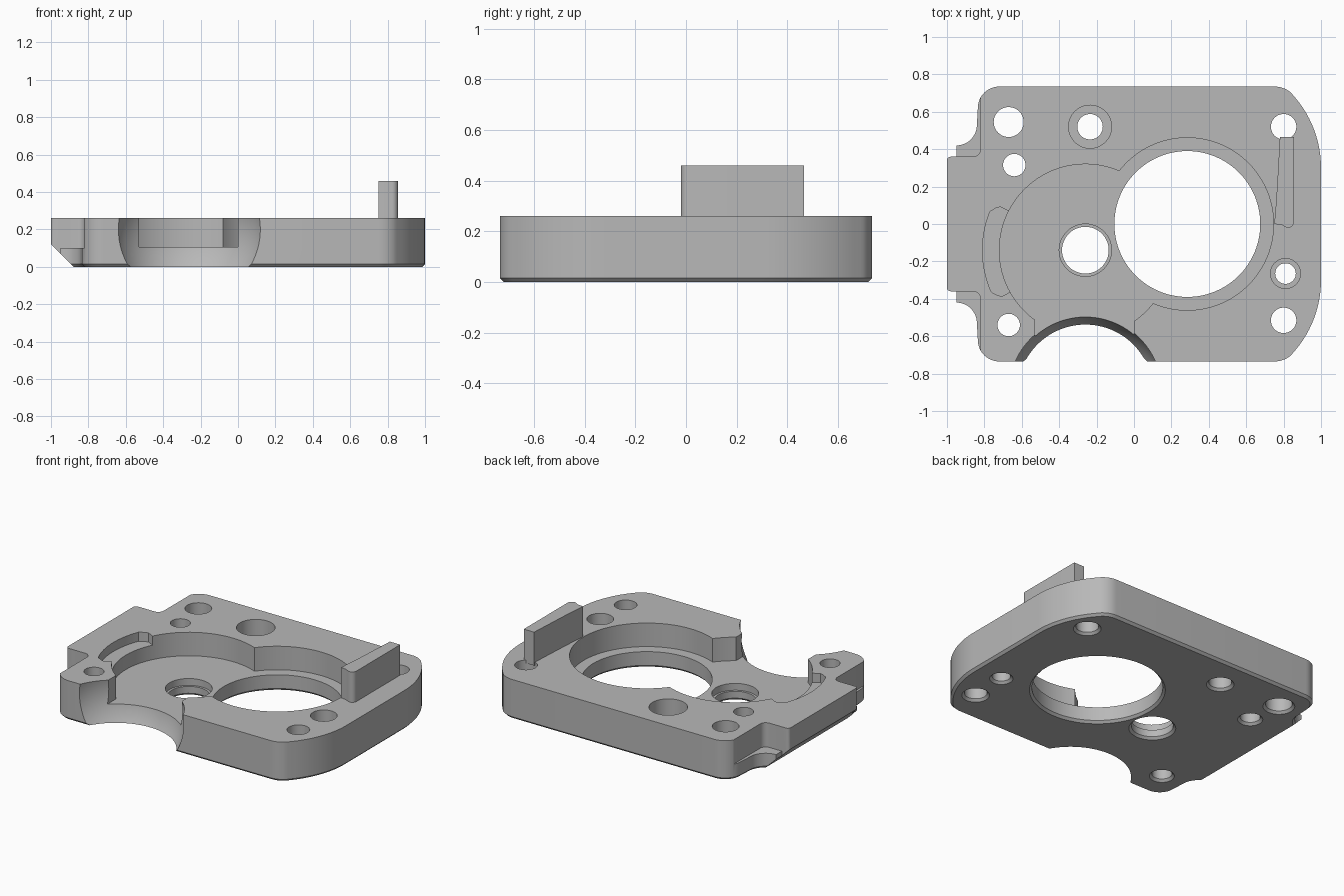
import bpy, bmesh
from math import sin, cos, radians, pi

if "Cube" in bpy.data.objects:
    bpy.data.objects.remove(bpy.data.objects["Cube"], do_unlink=True)

TOP, FLOOR, CH = 0.26, 0.105, 0.015
HUB, BORE = (-0.26, -0.14), (0.285, 0.0)

grey = bpy.data.materials.new("machined grey")
grey.use_nodes = True
grey.diffuse_color = (0.48, 0.48, 0.48, 1)
grey.node_tree.nodes["Principled BSDF"].inputs["Base Color"].default_value = grey.diffuse_color


def arc(cx, cy, r, a0, a1, n=12):
    angles = [radians(a0 + (a1 - a0) * i / n) for i in range(n + 1)]
    return [(cx + r * cos(a), cy + r * sin(a)) for a in angles]


def finish(name, bm):
    bmesh.ops.recalc_face_normals(bm, faces=bm.faces)
    me = bpy.data.meshes.new(name)
    bm.to_mesh(me)
    bm.free()
    me.materials.append(grey)
    ob = bpy.data.objects.new(name, me)
    bpy.context.collection.objects.link(ob)
    return ob


def prism(name, pts, z0, z1, chamfer=0):
    bm = bmesh.new()
    low = bm.faces.new([bm.verts.new((x, y, z0)) for x, y in pts])
    rim = list(low.edges)
    up = bmesh.ops.extrude_face_region(bm, geom=[low], use_keep_orig=True)["geom"]
    for v in up:
        if isinstance(v, bmesh.types.BMVert):
            v.co.z = z1
    bmesh.ops.recalc_face_normals(bm, faces=bm.faces)
    if chamfer:
        bmesh.ops.bevel(bm, geom=rim, offset=chamfer, segments=1, affect='EDGES')
    return finish(name, bm)


def lathe(name, x, y, profile, n=48):
    """Closed solid from (radius, z) rings."""
    bm = bmesh.new()
    rings = [[bm.verts.new((x + r * cos(2 * pi * i / n), y + r * sin(2 * pi * i / n), z))
              for i in range(n)] for r, z in profile]
    bm.faces.new(rings[0])
    bm.faces.new(rings[-1])
    for a, b in zip(rings, rings[1:]):
        for i in range(n):
            j = (i + 1) % n
            bm.faces.new((a[i], a[j], b[j], b[i]))
    return finish(name, bm)


def hole(x, y, r, wide=None, step=None, n=48):
    """Through hole, chamfered below, with an optional counterbore."""
    profile = [(r + 2 * CH, -CH), (r, CH)]
    if wide:
        profile += [(r, step), (wide, step)]
    profile.append((wide or r, TOP + 0.1))
    return lathe("hole_cutter", x, y, profile, n)


def smooth(ob):
    bpy.ops.object.select_all(action='DESELECT')
    ob.select_set(True)
    bpy.context.view_layer.objects.active = ob
    bpy.ops.object.shade_smooth_by_angle(angle=radians(28))


def flip(pts):
    return [(x, -y) for x, y in reversed(pts)]


# plate outline: back half, then its mirror image
half = arc(0.42, 0.30, 0.58, 0, 42, 14)
half += arc(0.751, 0.60, 0.135, 42, 90, 8)[1:]
half += arc(-0.72, 0.62, 0.115, 90, 180)
half += arc(-0.95, 0.53, 0.11, 0, -90)
half += [(-0.95, 0.36)] + arc(-0.98, 0.34, 0.02, 90, 180, 4)
plate = prism("plate", half + flip(half), 0, TOP, CH)

cutters = []

# side notches that leave low ledges beside the tab
notch = [(-1.2, 0.36)] + arc(-0.86, 0.40, 0.04, -90, 0, 6) + [(-0.82, 0.9), (-1.2, 0.9)]
cutters += [prism("notch_cutter", p, 0.1, 0.5) for p in (notch, flip(notch))]

# sloped underside of the tab
wedge = prism("wedge_cutter", [(-1.1, -1), (-0.6, -1), (-0.6, 1), (-1.1, 1)], -0.4, 0)
for v in wedge.data.vertices:
    if v.co.z > -0.1:
        v.co.z = -0.88 - v.co.x
cutters.append(wedge)

# round pockets, the opening towards the front, and the shallow curved slot
cutters.append(lathe("pocket_cutter", *HUB, [(0.46, FLOOR), (0.46, 0.5)], 96))
cutters.append(lathe("pocket_cutter", *BORE, [(0.461, FLOOR), (0.461, 0.51)], 96))
cutters.append(prism("opening_cutter",
                     [(-0.53, -0.66), (0.0, -0.66), (0.0, -0.47), (-0.53, -0.47)], FLOOR, 0.52))
slot = arc(*HUB, 0.55, 158, 204, 20) + arc(*HUB, 0.53, 207, 207, 1)[:1]
slot += arc(*HUB, 0.51, 209, 209, 1)[:1] + arc(*HUB, 0.42, 209, 153, 16)
slot += arc(*HUB, 0.51, 153, 153, 1)[:1] + arc(*HUB, 0.53, 155, 155, 1)[:1]
cutters.append(prism("slot_cutter", slot, 0.2, 0.53))

# spherical scoop in the front edge
bm = bmesh.new()
bmesh.ops.create_uvsphere(bm, u_segments=96, v_segments=48, radius=0.414)
bmesh.ops.translate(bm, verts=bm.verts, vec=(-0.26, -0.90, 0.2))
cutters.append(finish("scoop_cutter", bm))

# bores and screw holes
cutters += [hole(*BORE, 0.39, n=96), hole(*HUB, 0.125, 0.14, 0.06),
            hole(-0.235, 0.52, 0.068, 0.115, 0.11), hole(0.81, -0.265, 0.055, 0.08, 0.13)]
for x, y, r in [(-0.67, 0.545, 0.08), (-0.64, 0.315, 0.06), (-0.67, -0.54, 0.06),
                (0.80, 0.52, 0.068), (0.80, -0.515, 0.068)]:
    cutters.append(hole(x, y, r))

bpy.context.view_layer.objects.active = plate
for c in cutters:
    mod = plate.modifiers.new("cut", 'BOOLEAN')
    mod.operation, mod.solver, mod.object = 'DIFFERENCE', 'EXACT', c
    bpy.ops.object.modifier_apply(modifier=mod.name)
    bpy.data.objects.remove(c, do_unlink=True)
smooth(plate)

# upright rib beside the large bore
rib = prism("rib", [(0.78, 0.465), (0.768, 0.25), (0.76, 0.12), (0.75, 0.0), (0.79, -0.005)]
            + arc(0.825, 0.01, 0.03, -120, 0, 8) + [(0.855, 0.465)], 0.24, 0.46)
smooth(rib)
